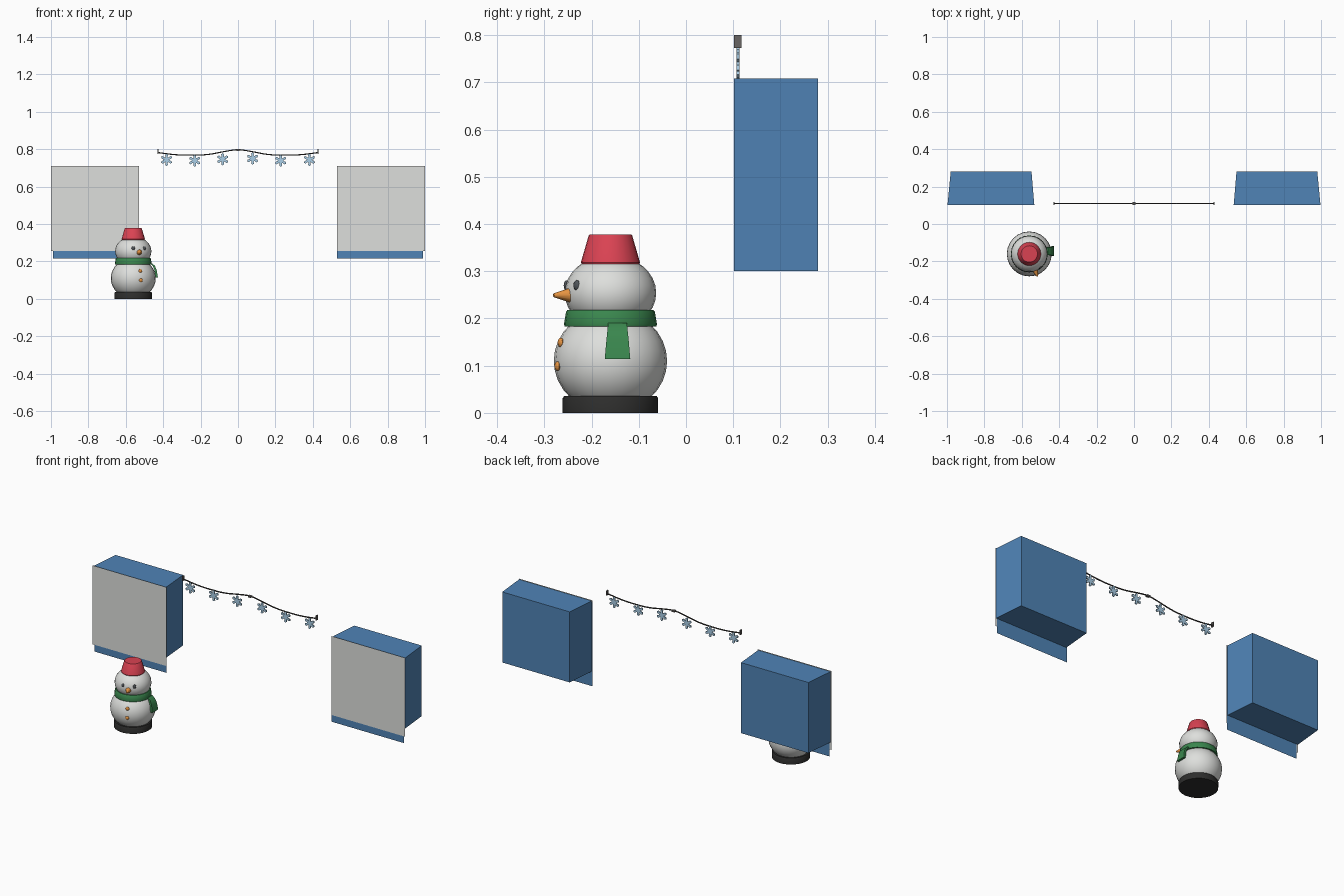
import bpy, bmesh, math
from mathutils import Matrix, Vector

if "Cube" in bpy.data.objects:
    bpy.data.objects.remove(bpy.data.objects["Cube"])


def material(name, rgb):
    m = bpy.data.materials.new(name)
    m.diffuse_color = (*rgb, 1)
    m.use_nodes = True
    m.node_tree.nodes["Principled BSDF"].inputs["Base Color"].default_value = m.diffuse_color
    return m


WHITE = material("snow white", (0.73, 0.74, 0.72))
BLUE = material("cabinet blue", (0.08, 0.23, 0.47))
RED = material("hat red", (0.70, 0.055, 0.085))
GREEN = material("scarf green", (0.042, 0.24, 0.076))
BLACK = material("base black", (0.027, 0.027, 0.026))
ORANGE = material("carrot orange", (0.80, 0.30, 0.055))
EYE = material("eye grey", (0.08, 0.09, 0.10))
ICE = material("ice blue", (0.40, 0.62, 0.80))
CORD = material("cord grey", (0.06, 0.055, 0.05))
BRACKET = material("bracket grey", (0.14, 0.13, 0.125))

CX, CY = -0.56, -0.16          # snowman axis
FACE = math.radians(20)        # face is turned towards +x


def finish(name, bm, mat):
    bmesh.ops.remove_doubles(bm, verts=bm.verts, dist=1e-5)
    bmesh.ops.recalc_face_normals(bm, faces=bm.faces)
    me = bpy.data.meshes.new(name)
    bm.to_mesh(me)
    bm.free()
    me.materials.append(mat)
    ob = bpy.data.objects.new(name, me)
    bpy.context.collection.objects.link(ob)
    return ob


def lathe(name, profile, mat, segs=24):
    """Revolve (radius, z) points about the snowman axis."""
    bm = bmesh.new()
    vs = [bm.verts.new((r, 0, z)) for r, z in profile]
    es = [bm.edges.new(p) for p in zip(vs, vs[1:])]
    bmesh.ops.spin(bm, geom=vs + es, axis=(0, 0, 1), cent=(0, 0, 0),
                   angle=2 * math.pi, steps=segs)
    bmesh.ops.translate(bm, verts=bm.verts, vec=(CX, CY, 0))
    return finish(name, bm, mat)


def ball_profile(r, h, z, n=16):
    return [(r * math.sin(math.pi * i / n), z - h * math.cos(math.pi * i / n))
            for i in range(n + 1)]


def prism(name, outline, depth, mat):
    """Extrude the closed outline of 3D points along the depth vector."""
    bm = bmesh.new()
    f = bm.faces.new([bm.verts.new(p) for p in outline])
    if depth:
        ext = bmesh.ops.extrude_face_region(bm, geom=[f], use_keep_orig=True)
        moved = [g for g in ext["geom"] if isinstance(g, bmesh.types.BMVert)]
        bmesh.ops.translate(bm, verts=moved, vec=depth)
    return finish(name, bm, mat)


def block(name, lo, hi, mat):
    return prism(name, [(lo[0], lo[1], lo[2]), (hi[0], lo[1], lo[2]),
                        (hi[0], hi[1], lo[2]), (lo[0], hi[1], lo[2])],
                 (0, 0, hi[2] - lo[2]), mat)


def on_face(angle, r, z):
    return Vector((CX + r * math.sin(angle), CY - r * math.cos(angle), z))


def blob(name, angle, r, z, size, mat):
    """Flattened ball set on the snowman, facing outwards."""
    bm = bmesh.new()
    m = (Matrix.Translation(on_face(angle, r, z)) @ Matrix.Rotation(angle, 4, 'Z')
         @ Matrix.Diagonal((*size, 1)))
    bmesh.ops.create_uvsphere(bm, u_segments=12, v_segments=8, radius=1, matrix=m)
    return finish(name, bm, mat)


# Wall cabinets: tapered box, longer backing sheet and front panel
for side, s in (("left", -1), ("right", 1)):
    prism(side + "_cabinet_box",
          [(s * 0.533, 0.102, 0.30), (s * 0.997, 0.102, 0.30),
           (s * 0.98, 0.28, 0.30), (s * 0.548, 0.28, 0.30)],
          (0, 0, 0.408), BLUE)
    for part, x1, y, z0, z1, mat in (("backing_sheet", 0.99, 0.1015, 0.215, 0.70, BLUE),
                                     ("front_panel", 1.0, 0.0995, 0.255, 0.711, WHITE)):
        prism(f"{side}_{part}", [(s * 0.528, y, z0), (s * x1, y, z0),
                                 (s * x1, y, z1), (s * 0.528, y, z1)], None, mat)

# Snowman body
lathe("base", [(0, 0), (0.101, 0), (0.101, 0.031), (0.098, 0.036), (0, 0.036)], BLACK)
lathe("body", ball_profile(0.12, 0.11, 0.11), WHITE)
lathe("head", ball_profile(0.097, 0.08, 0.254), WHITE)
lathe("hat", [(0, 0.315), (0.061, 0.315), (0.0625, 0.319), (0.046, 0.376),
              (0.044, 0.378), (0, 0.378)], RED)
lathe("scarf_ring", [(0.08, 0.183), (0.097, 0.183), (0.0985, 0.188), (0.094, 0.214),
                     (0.091, 0.218), (0.08, 0.218), (0.08, 0.183)], GREEN)

# Scarf tail hanging on the right side
bm = bmesh.new()
rings = []
for x, z, w in ((0.094, 0.190, 0.020), (0.110, 0.178, 0.021),
                (0.120, 0.155, 0.0235), (0.127, 0.114, 0.027)):
    rings.append([bm.verts.new((CX + x + dx, CY + 0.015 + dy, z))
                  for dx, dy in ((-0.007, -w), (0.005, -w), (0.005, w), (-0.007, w))])
for a, b in zip(rings, rings[1:]):
    for i in range(4):
        j = (i + 1) % 4
        bm.faces.new((a[i], a[j], b[j], b[i]))
bm.faces.new(rings[0])
bm.faces.new(rings[-1])
finish("scarf_tail", bm, GREEN)

# Face and buttons
for name, a in (("left_eye", -20), ("right_eye", 20)):
    blob(name, FACE + math.radians(a), 0.093, 0.27, (0.009, 0.006, 0.011), EYE)
for i, (z, r) in enumerate(((0.149, 0.112), (0.099, 0.119))):
    blob(f"button_{i + 1}", FACE, r, z, (0.010, 0.006, 0.010), ORANGE)
bm = bmesh.new()
bmesh.ops.create_cone(bm, cap_ends=True, segments=12, radius1=0.019, radius2=0.004,
                      depth=0.048,
                      matrix=Matrix.Translation(on_face(FACE, 0.104, 0.249))
                      @ Matrix.Rotation(FACE, 4, 'Z') @ Matrix.Rotation(math.pi / 2, 4, 'X'))
finish("nose", bm, ORANGE)

# Garland cord, sagging in two spans
GY = 0.11
half = [(0.427, 0.782), (0.34, 0.771), (0.25, 0.768), (0.16, 0.772),
        (0.07, 0.788), (0.02, 0.796)]
path = [(-x, z) for x, z in half] + [(0, 0.797)] + half[::-1]
cu = bpy.data.curves.new("cord", 'CURVE')
cu.dimensions = '3D'
cu.bevel_depth = 0.0035
cu.bevel_resolution = 1
cu.resolution_u = 4
cu.use_fill_caps = True
sp = cu.splines.new('BEZIER')
sp.bezier_points.add(len(path) - 1)
for p, (x, z) in zip(sp.bezier_points, path):
    p.co = (x, GY, z)
    p.handle_left_type = p.handle_right_type = 'AUTO'
cu.materials.append(CORD)
cord = bpy.data.objects.new("garland_cord", cu)
bpy.context.collection.objects.link(cord)
bpy.context.view_layer.objects.active = cord
cord.select_set(True)
bpy.ops.object.convert(target='MESH')

# Garland brackets
for name, x, w, z0 in (("left_bracket", -0.427, 0.003, 0.773),
                       ("right_bracket", 0.427, 0.003, 0.773),
                       ("middle_bracket", 0, 0.009, 0.791)):
    block(name, (x - w, GY - 0.008, z0), (x + w, GY + 0.008, 0.80), BRACKET)

# Snowflakes: six widening arms with pointed tips
ARM = ((0.0135, -30), (0.020, -17), (0.028, -16), (0.033, 0), (0.028, 16), (0.020, 17))
for i, (x, z) in enumerate(((-0.382, 0.743), (-0.232, 0.739), (-0.082, 0.746),
                            (0.078, 0.750), (0.228, 0.739), (0.382, 0.743))):
    outline = []
    for k in range(6):
        for r, a in ARM:
            t = math.radians(90 + 60 * k + a)
            outline.append((x + r * math.cos(t), GY - 0.003, z + r * math.sin(t)))
    prism(f"snowflake_{i + 1}", outline, (0, 0.006, 0), ICE)

# Smooth round parts, keep sharp edges
bpy.ops.object.select_all(action='SELECT')
bpy.ops.object.shade_smooth_by_angle(angle=math.radians(35))
